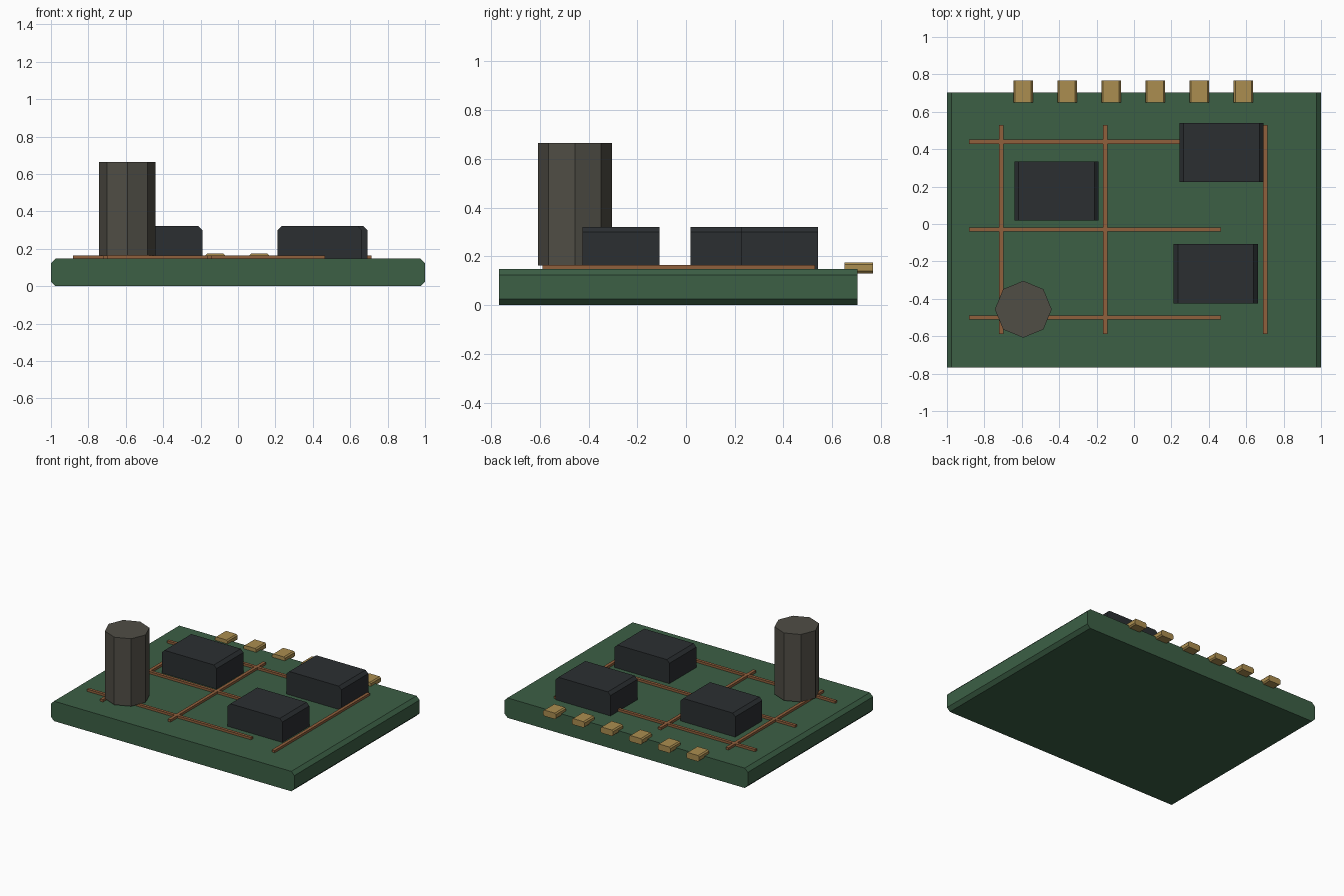
import bpy, bmesh, math

if "Cube" in bpy.data.objects:
    bpy.data.objects.remove(bpy.data.objects["Cube"])


def material(name, rgb):
    m = bpy.data.materials.new(name)
    m.diffuse_color = (*rgb, 1)
    m.use_nodes = True
    m.node_tree.nodes["Principled BSDF"].inputs["Base Color"].default_value = m.diffuse_color
    return m


GREEN = material("board_green", (0.045, 0.115, 0.06))
BLACK = material("chip_black", (0.024, 0.028, 0.031))
COPPER = material("trace_copper", (0.28, 0.115, 0.045))
GOLD = material("contact_gold", (0.41, 0.27, 0.08))
GREY = material("capacitor_grey", (0.08, 0.075, 0.06))


def finish(name, bm, mat):
    bmesh.ops.recalc_face_normals(bm, faces=bm.faces[:])
    me = bpy.data.meshes.new(name)
    bm.to_mesh(me)
    bm.free()
    me.materials.append(mat)
    ob = bpy.data.objects.new(name, me)
    bpy.context.collection.objects.link(ob)
    return ob


def block(name, x, y, z, mat, chamfer=0.0):
    """Box from (min, max) ranges; chamfer cuts the four edges running along y."""
    bm = bmesh.new()
    bmesh.ops.create_cube(bm, size=1)
    for v in bm.verts:
        v.co = [r[0] if c < 0 else r[1] for c, r in zip(v.co, (x, y, z))]
    if chamfer:
        edges = [e for e in bm.edges
                 if abs(e.verts[0].co.y - e.verts[1].co.y) > 1e-4]
        bmesh.ops.bevel(bm, geom=edges, offset=chamfer, segments=1,
                        affect='EDGES', profile=0.5)
    return finish(name, bm, mat)


def span(c, size):
    return (c - size / 2, c + size / 2)


# Board
block("board", (-1, 1), (-0.767, 0.703), (0, 0.148), GREEN, 0.025)

# Copper traces in both directions
TRACE_Z = (0.14, 0.165)
for i, y in enumerate((0.44, -0.03, -0.5)):
    block(f"trace_across_{i + 1}", (-0.883, 0.465), span(y, 0.022), TRACE_Z, COPPER)
for i, x in enumerate((-0.71, -0.153, 0.702)):
    block(f"trace_along_{i + 1}", span(x, 0.024), (-0.589, 0.53), TRACE_Z, COPPER)

# Chips
for i, (x, y) in enumerate(((-0.415, 0.177), (0.467, 0.383), (0.437, -0.266))):
    block(f"chip_{i + 1}", span(x, 0.45), span(y, 0.316), (0.125, 0.321), BLACK, 0.022)

# Edge contacts
for i in range(6):
    block(f"edge_contact_{i + 1}", span(-0.593 + 0.2355 * i, 0.104),
          (0.65, 0.767), (0.13, 0.175), GOLD, 0.009)

# Eight-sided capacitor standing on the traces
bm = bmesh.new()
bmesh.ops.create_cone(bm, cap_ends=True, segments=8, radius1=0.152, radius2=0.152, depth=0.502)
bmesh.ops.translate(bm, verts=bm.verts, vec=(-0.592, -0.456, 0.414))
finish("capacitor", bm, GREY)
